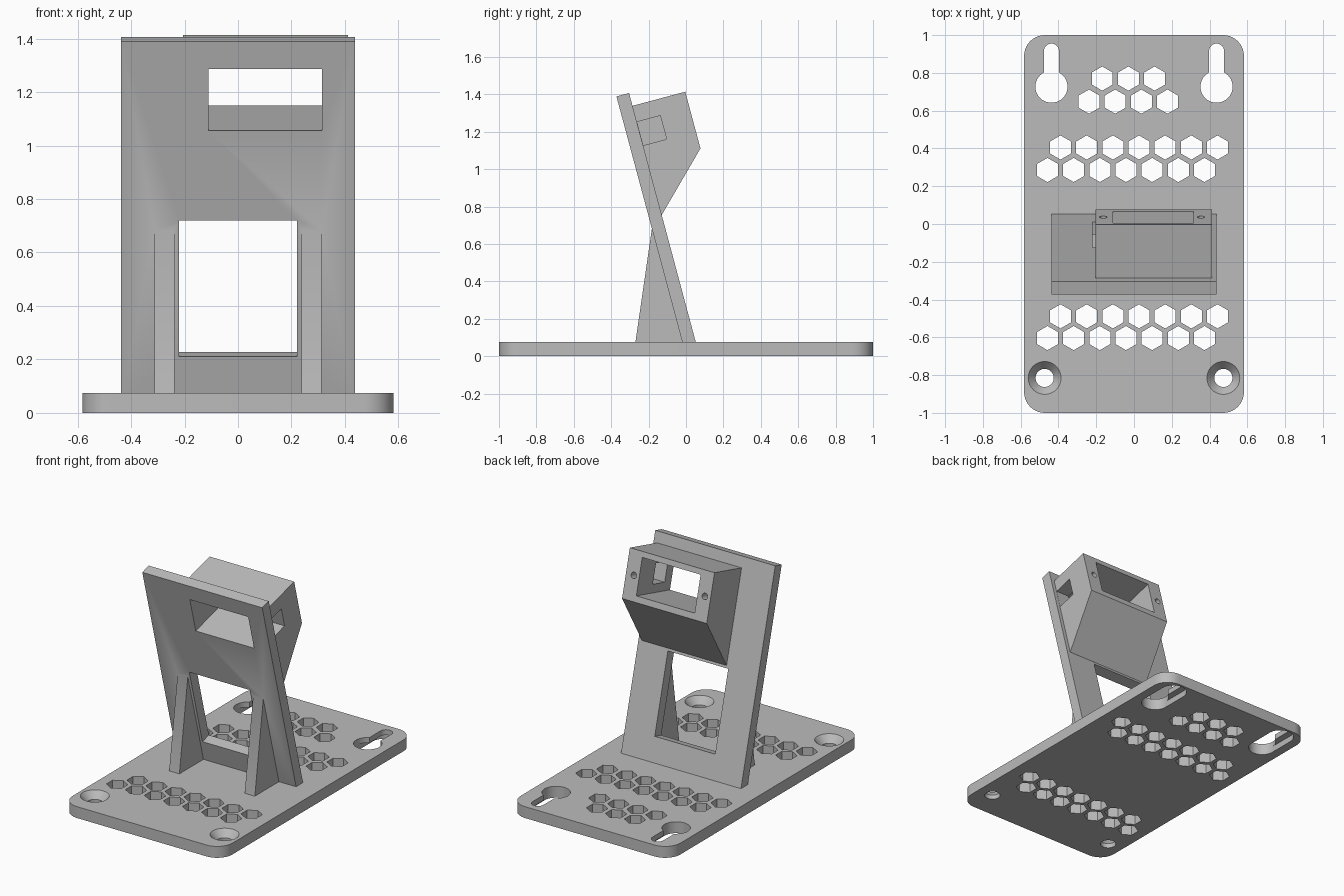
import bpy
import bmesh
from math import sin, cos, pi, radians

if "Cube" in bpy.data.objects:
    bpy.data.objects.remove(bpy.data.objects["Cube"])

grey = bpy.data.materials.new("plain grey")
grey.use_nodes = True
grey.diffuse_color = (0.5, 0.5, 0.5, 1)
grey.node_tree.nodes["Principled BSDF"].inputs["Base Color"].default_value = (0.5, 0.5, 0.5, 1)

BASE_TOP = 0.075
LEAN = radians(15)


def tilt(s, n):
    """Leaning panel frame (up the slope, out of its back) to y, z."""
    return (-0.02 - s * sin(LEAN) + n * cos(LEAN),
            BASE_TOP + s * cos(LEAN) + n * sin(LEAN))


def upright(a, b, h):
    return (a, b, h)


def sideways(a, b, h):
    return (h, a, b)


def leaning(a, b, h):
    return (a, *tilt(b, h))


def prism(name, outlines, lo, hi, place):
    """Extrude one or more outlines from lo to hi in the given frame."""
    bm = bmesh.new()
    for pts in outlines:
        low = [bm.verts.new(place(a, b, lo)) for a, b in pts]
        top = [bm.verts.new(place(a, b, hi)) for a, b in pts]
        bm.faces.new(low)
        bm.faces.new(top)
        for i in range(len(pts)):
            j = (i + 1) % len(pts)
            bm.faces.new((low[i], low[j], top[j], top[i]))
    bmesh.ops.recalc_face_normals(bm, faces=bm.faces)
    mesh = bpy.data.meshes.new(name)
    bm.to_mesh(mesh)
    bm.free()
    mesh.materials.append(grey)
    obj = bpy.data.objects.new(name, mesh)
    bpy.context.collection.objects.link(obj)
    return obj


def combine(obj, tool, operation="DIFFERENCE"):
    """Boolean the tool into the object, then discard the tool."""
    tool.hide_render = True
    mod = obj.modifiers.new("boolean", "BOOLEAN")
    mod.operation, mod.object, mod.solver = operation, tool, "EXACT"
    graph = bpy.context.evaluated_depsgraph_get()
    mesh = bpy.data.meshes.new_from_object(obj.evaluated_get(graph))
    obj.modifiers.clear()
    obj.data = mesh
    bpy.data.objects.remove(tool)


def circle(x, y, r, count=40, start=0.0):
    return [(x + r * cos(start + 2 * pi * i / count),
             y + r * sin(start + 2 * pi * i / count)) for i in range(count)]


def rect(x0, x1, y0, y1):
    return [(x0, y0), (x1, y0), (x1, y1), (x0, y1)]


def stadium(x, y0, y1, r, half=20):
    arc = [(r * cos(pi * i / half), r * sin(pi * i / half)) for i in range(half + 1)]
    return [(x + a, y1 + b) for a, b in arc] + [(x - a, y0 - b) for a, b in arc]


# Rounded base plate
W, R = 0.582, 0.11
corners = ((1, 1), (-1, 1), (-1, -1), (1, -1))
outline = [(sx * (W - R) + R * cos(pi / 2 * (q + i / 10)),
            sy * (1 - R) + R * sin(pi / 2 * (q + i / 10)))
           for q, (sx, sy) in enumerate(corners) for i in range(11)]
base = prism("base_plate", [outline], 0, BASE_TOP, upright)

# Honeycomb vents: first x, y, count
rows = ((-0.168, 0.77, 3), (-0.238, 0.648, 4),
        (-0.389, 0.405, 7), (-0.458, 0.286, 7),
        (-0.389, -0.489, 7), (-0.458, -0.604, 7))
hexes = [circle(x + 0.1385 * i, y, 0.064, 6, pi / 6)
         for x, y, count in rows for i in range(count)]
combine(base, prism("vent_cutter", hexes, -0.1, 0.2, upright))

# Keyhole hangers with a wide pocket on the underside
for x in (-0.437, 0.437):
    combine(base, prism("head_cutter", [circle(x, 0.727, 0.085)], -0.1, 0.2, upright))
    combine(base, prism("slot_cutter", [stadium(x, 0.727, 0.915, 0.04)], -0.1, 0.2, upright))
    combine(base, prism("pocket_cutter", [stadium(x, 0.727, 0.902, 0.0845)], -0.1, 0.04, upright))

# Countersunk screw holes
for x in (-0.473, 0.473):
    combine(base, prism("screw_cutter", [circle(x, -0.815, 0.048)], -0.1, 0.2, upright))
    sink = prism("sink_cutter", [circle(x, -0.815, 1)], 0.03, 0.085, upright)
    for v in sink.data.vertices:
        r = 0.048 if v.co.z < 0.05 else 0.0957
        v.co.x = x + (v.co.x - x) * r
        v.co.y = -0.815 + (v.co.y + 0.815) * r
    combine(base, sink)

# Leaning panel with its lower window
panel = [(-0.013, 0.05), (0.059, 0.05), tilt(1.36, 0.07), tilt(1.36, 0)]
stand = prism("leaning_stand", [panel], -0.437, 0.437, sideways)
combine(stand, prism("window_cutter", [rect(-0.22, 0.22, 0.14, 0.668)], -0.1, 0.2, leaning))

# Tapered front ribs
rib = [(-0.274, 0.05), (0.01, 0.05), (-0.15, 0.69), (-0.182, 0.685)]
for lo, hi in ((-0.312, -0.238), (0.238, 0.312)):
    combine(stand, prism("front_rib", [rib], lo, hi, sideways), "UNION")

# Housing behind the panel, with a sloping underside
housing = [tilt(1.289, 0.04), tilt(1.289, 0.362), tilt(0.975, 0.362),
           tilt(0.685, 0.07), tilt(0.685, 0.04)]
combine(stand, prism("housing", [housing], -0.205, 0.412, sideways), "UNION")

# Through opening, cable exit and screw holes of the housing
combine(stand, prism("opening_cutter", [rect(-0.11, 0.315, 1.015, 1.253)], -0.1, 0.5, leaning))
exit_hole = [tilt(1.07, 0.071), tilt(1.2, 0.071), tilt(1.2, 0.2), tilt(1.07, 0.2)]
combine(stand, prism("exit_cutter", [exit_hole], 0.25, 0.5, sideways))
pilots = [circle(x, 1.132, 0.02, 20) for x in (-0.163, 0.355)]
combine(stand, prism("pilot_cutter", pilots, 0.22, 0.45, leaning))

# Smooth round walls, keep sharp edges
for obj in (base, stand):
    bpy.ops.object.select_all(action="DESELECT")
    obj.select_set(True)
    bpy.context.view_layer.objects.active = obj
    bpy.ops.object.shade_smooth_by_angle(angle=radians(25))
